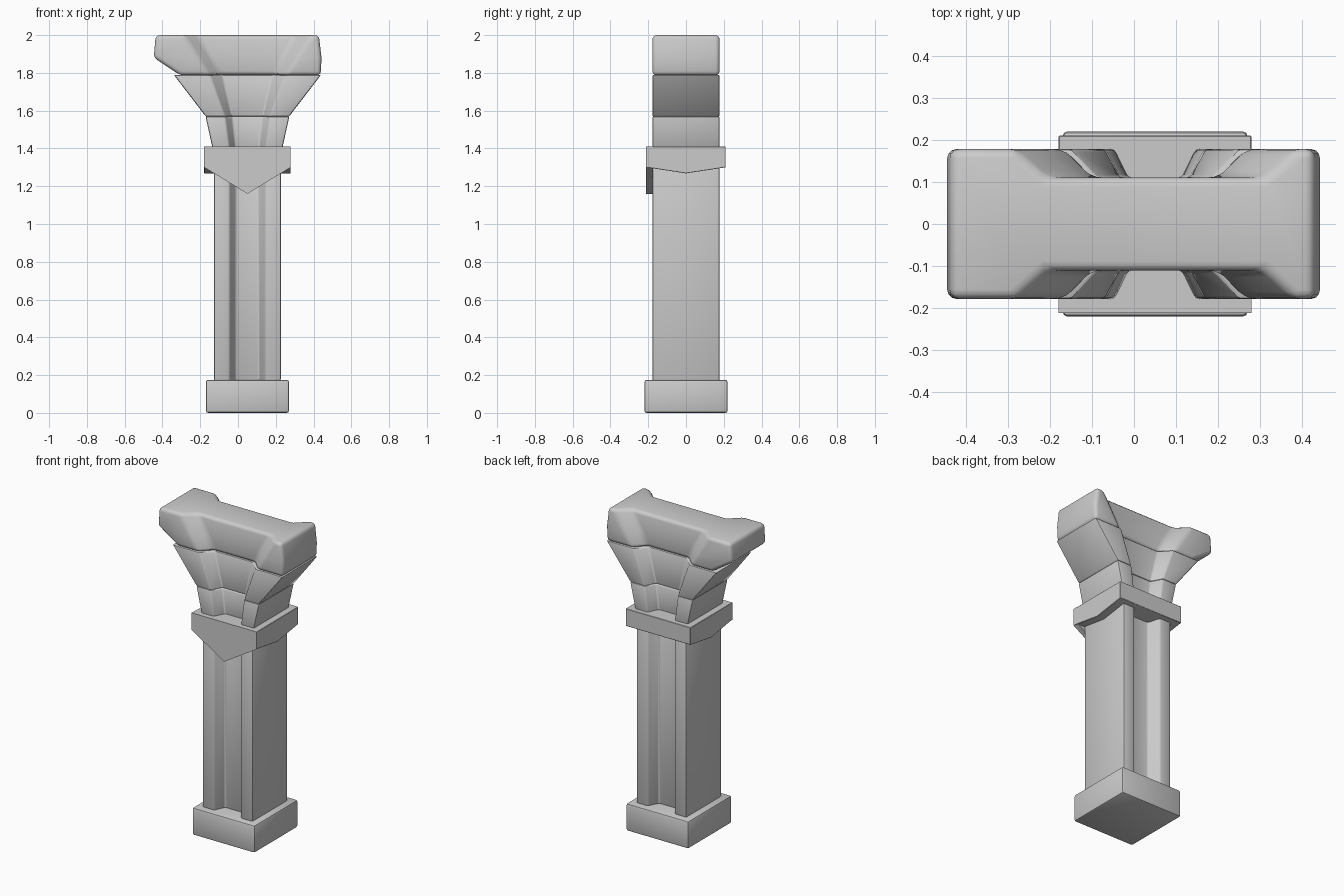
import bpy, bmesh
from math import radians

if "Cube" in bpy.data.objects:
    bpy.data.objects.remove(bpy.data.objects["Cube"])

CX = 0.05          # pillar axis in x
YO, YI = 0.178, 0.11   # leg half depth, waist half depth


def finish(bm, name, bevel, segs=2):
    bmesh.ops.recalc_face_normals(bm, faces=bm.faces)
    if bevel:
        edges = [e for e in bm.edges if e.calc_face_angle(0) > radians(25)]
        bmesh.ops.bevel(bm, geom=edges, offset=bevel, segments=segs,
                        profile=0.5, affect='EDGES', clamp_overlap=True)
    me = bpy.data.meshes.new(name)
    bm.to_mesh(me)
    bm.free()
    ob = bpy.data.objects.new(name, me)
    bpy.context.collection.objects.link(ob)
    bpy.ops.object.select_all(action='DESELECT')
    ob.select_set(True)
    bpy.context.view_layer.objects.active = ob
    bpy.ops.object.shade_smooth_by_angle(angle=radians(35))
    return ob


def loft(name, loops, bevel, segs=2):
    """Skin a stack of equal-length closed loops and cap both ends."""
    bm = bmesh.new()
    rings = [[bm.verts.new(p) for p in lp] for lp in loops]
    n = len(rings[0])
    for a, b in zip(rings, rings[1:]):
        for i in range(n):
            j = (i + 1) % n
            bm.faces.new((a[i], a[j], b[j], b[i]))
    bm.faces.new(rings[0][::-1])
    bm.faces.new(rings[-1])
    return finish(bm, name, bevel, segs)


def h_section(z, x0, x1, outer, inner, shift=0.0):
    """H-shaped outline: two legs joined by a recessed waist."""
    c = CX + shift
    front = [(x0, -YO), (c - outer, -YO), (c - inner, -YI),
             (c + inner, -YI), (c + outer, -YO), (x1, -YO)]
    back = [(x, -y) for x, y in reversed(front)]
    return [(x, y, z) for x, y in front + back]


def box_loops(x, y, z0, z1):
    return [[(CX - x, -y, z), (CX + x, -y, z), (CX + x, y, z), (CX - x, y, z)]
            for z in (z0, z1)]


# Base block
loft("base", box_loops(0.22, 0.22, 0.0, 0.175), 0.012)

# Grooved shaft
loft("shaft", [h_section(z, -0.127, 0.227, 0.095, 0.062) for z in (0.17, 1.36)], 0.01)

# Collar with shallow V underside on the sides
side = [(-0.21, 1.30), (0.0, 1.268), (0.21, 1.30), (0.21, 1.41), (-0.21, 1.41)]
loft("collar", [[(x, y, z) for y, z in side] for x in (CX - 0.229, CX + 0.229)], 0.002, 1)

# Pointed front plate of the collar
plate = [(-0.179, 1.30), (CX, 1.16), (0.279, 1.30), (0.279, 1.41), (-0.179, 1.41)]
loft("collar_front_plate", [[(x, y, z) for x, z in plate] for y in (-0.211, -0.176)], 0.0)

# Neck
loft("neck", [h_section(1.38, -0.13, 0.23, 0.093, 0.06),
              h_section(1.57, -0.172, 0.272, 0.118, 0.082)], 0.009)

# Flared capital
loft("capital_flare", [h_section(1.568, -0.17, 0.27, 0.118, 0.082),
                       h_section(1.79, -0.34, 0.44, 0.198, 0.135)], 0.009)

# Top block, lower left corner cut away
loft("top_block", [h_section(1.787, -0.305, 0.438, 0.205, 0.14),
                   h_section(1.88, -0.446, 0.442, 0.26, 0.19),
                   h_section(2.0, -0.436, 0.428, 0.335, 0.262)], 0.022, 3)
